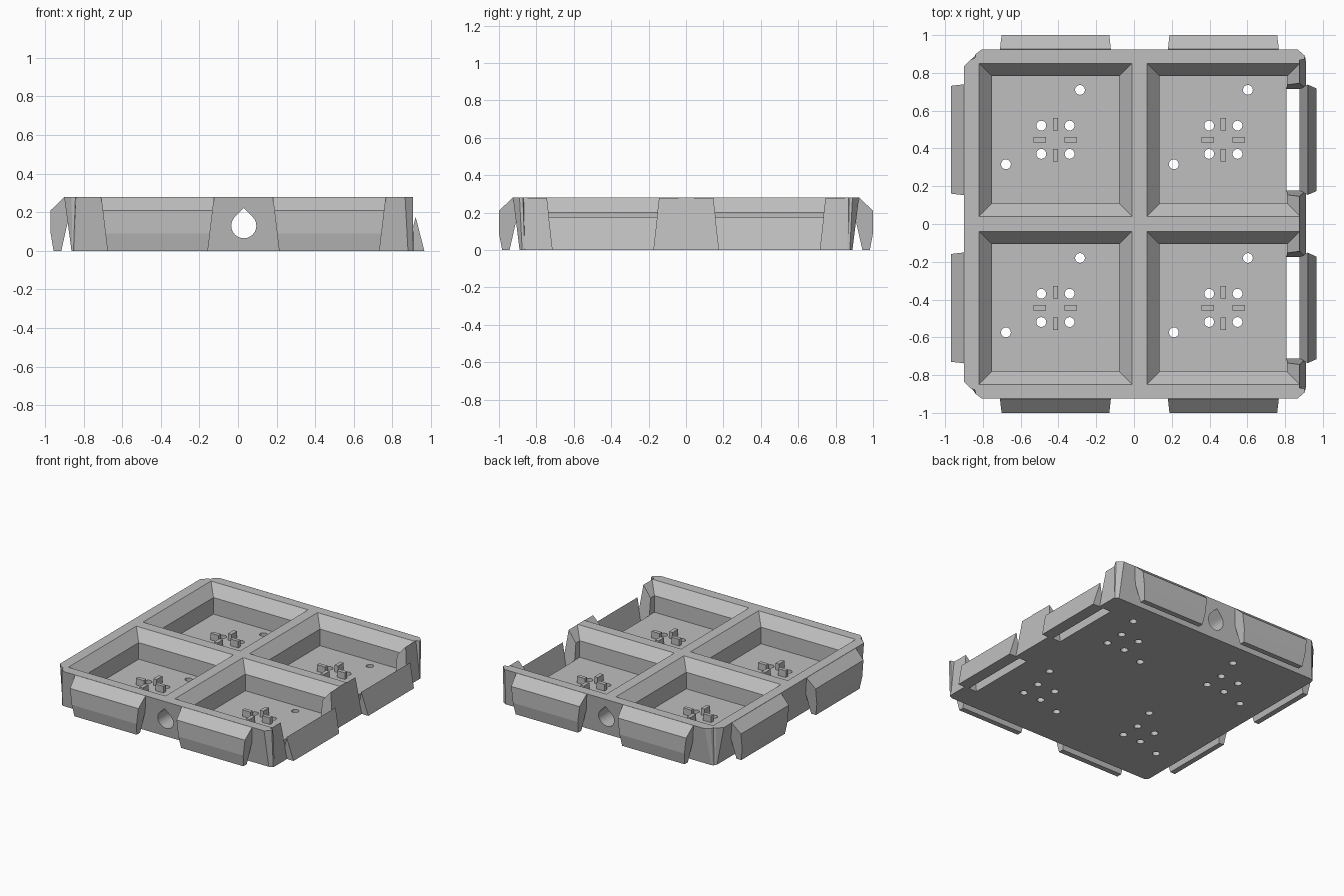
import bpy, bmesh, math

if "Cube" in bpy.data.objects:
    bpy.data.objects.remove(bpy.data.objects["Cube"])

H = 0.28            # tray height
FLOOR = 0.075       # pocket floor height
CX = (-0.416, 0.473)
CY = (-0.444, 0.446)

grey = bpy.data.materials.new("grey_plastic")
grey.diffuse_color = (0.52, 0.52, 0.52, 1)
grey.use_nodes = True
grey.node_tree.nodes["Principled BSDF"].inputs["Base Color"].default_value = grey.diffuse_color


def loft(name, rings):
    """Closed solid through rings that share a point count."""
    bm = bmesh.new()
    vs = [[bm.verts.new(p) for p in r] for r in rings]
    n = len(rings[0])
    for a, b in zip(vs, vs[1:]):
        for i in range(n):
            j = (i + 1) % n
            bm.faces.new((a[i], a[j], b[j], b[i]))
    bm.faces.new(vs[0][::-1])
    bm.faces.new(vs[-1])
    bmesh.ops.recalc_face_normals(bm, faces=bm.faces)
    me = bpy.data.meshes.new(name)
    bm.to_mesh(me)
    bm.free()
    me.materials.append(grey)
    ob = bpy.data.objects.new(name, me)
    bpy.context.collection.objects.link(ob)
    return ob


def rect(cx, cy, hx, hy, z):
    return [(cx - hx, cy - hy, z), (cx + hx, cy - hy, z),
            (cx + hx, cy + hy, z), (cx - hx, cy + hy, z)]


def cut(target, cutter):
    cutter.hide_render = True
    m = target.modifiers.new("cut", 'BOOLEAN')
    m.operation = 'DIFFERENCE'
    m.solver = 'EXACT'
    m.object = cutter
    bpy.context.view_layer.objects.active = target
    bpy.ops.object.modifier_apply(modifier=m.name)
    bpy.data.objects.remove(cutter)


def tapered_bar(name, profile, centre, half, place):
    """Profile of (distance out, height) swept sideways, ends sloped by half(z)."""
    rings = [[place(d, centre + s * half(z), z) for d, z in profile] for s in (-1, 1)]
    return loft(name, rings)


def mirrored(front, z):
    """Close a half outline (left to right along the front) with its mirror."""
    return [(x, y, z) for x, y in front] + [(x, -y, z) for x, y in front[::-1]]


# tray body with notched corners and drafted walls
top = [(-0.90, -0.835), (-0.862, -0.872), (-0.842, -0.878), (-0.838, -0.90),
       (-0.805, -0.925), (0.865, -0.925), (0.905, -0.89), (0.903, -0.872), (0.876, -0.868)]
base = [(-0.862, -0.86), (-0.858, -0.872), (-0.852, -0.88), (-0.845, -0.886),
        (-0.835, -0.89), (0.88, -0.89), (0.907, -0.876), (0.909, -0.868), (0.91, -0.862)]
tray = loft("tray_body", [mirrored(base, 0), mirrored(top, H)])

# four pockets with flared rims
for cx in CX:
    for cy in CY:
        cut(tray, loft("pocket_cutter", [
            rect(cx, cy, 0.337, 0.337, FLOOR), rect(cx, cy, 0.337, 0.337, 0.20),
            rect(cx, cy, 0.405, 0.405, H), rect(cx, cy, 0.422, 0.422, 0.30)]))

# latch slots through the right wall
for cy in CY:
    cut(tray, tapered_bar("slot_cutter",
                          [(0.808, -0.05), (1.0, -0.05), (1.0, 0.32), (0.808, 0.32)],
                          cy, lambda z: 0.268 + 0.114 * z, lambda d, s, z: (d, s, z)))

# teardrop channel along the middle rib
R = 0.065
drop = [(0.03 + R * math.cos(math.radians(a)), 0.13 + R * math.sin(math.radians(a)))
        for a in range(135, 406, 15)] + [(0.03, 0.13 + R * math.sqrt(2))]
cut(tray, loft("channel_cutter", [[(x, y, z) for x, z in drop] for y in (-1.1, 1.1)]))

# floor holes
HOLES = [(-0.075, -0.075), (0.075, -0.075), (-0.075, 0.075), (0.075, 0.075),
         (0.13, 0.264), (-0.262, -0.13)]
for cx in CX:
    for cy in CY:
        for hx, hy in HOLES:
            ring = [(cx + hx + 0.026 * math.cos(t * math.pi / 10),
                     cy + hy + 0.026 * math.sin(t * math.pi / 10)) for t in range(20)]
            cut(tray, loft("hole_cutter", [[(x, y, z) for x, y in ring] for z in (-0.05, 0.12)]))

# small locating blocks on each floor
for cx in CX:
    for cy in CY:
        for dx, dy, hx, hy in ((0, 0.083, 0.014, 0.033), (0, -0.083, 0.014, 0.033),
                               (0.082, 0, 0.033, 0.014), (-0.082, 0, 0.033, 0.014)):
            loft("locating_block", [rect(cx + dx, cy + dy, hx, hy, z)
                                    for z in (FLOOR - 0.005, FLOOR + 0.05)])

# hook tabs hanging from the left, front and back rims
side_hook = [(0.898, H), (0.97, 0.21), (0.97, 0.09), (0.955, 0), (0.915, 0), (0.878, 0.165)]
end_hook = [(d + 0.028, z) for d, z in side_hook]
end_hook[1:3] = [(1.0, 0.21), (1.0, 0.09)]
hook_half = lambda z: 0.26 + 0.12 * z
for c in CY:
    tapered_bar("left_hook", side_hook, c, hook_half, lambda d, s, z: (-d, s, z))
for c in CX:
    tapered_bar("front_hook", end_hook, c, hook_half, lambda d, s, z: (s, -d, z))
    tapered_bar("back_hook", end_hook, c, hook_half, lambda d, s, z: (s, d, z))

# wedge-shaped catch rails outside the right slots
for c in CY:
    tapered_bar("catch_rail", [(0.875, 0), (0.965, 0), (0.92, 0.175)], c,
                lambda z: 0.272 + 0.114 * z, lambda d, s, z: (d, s, z))
